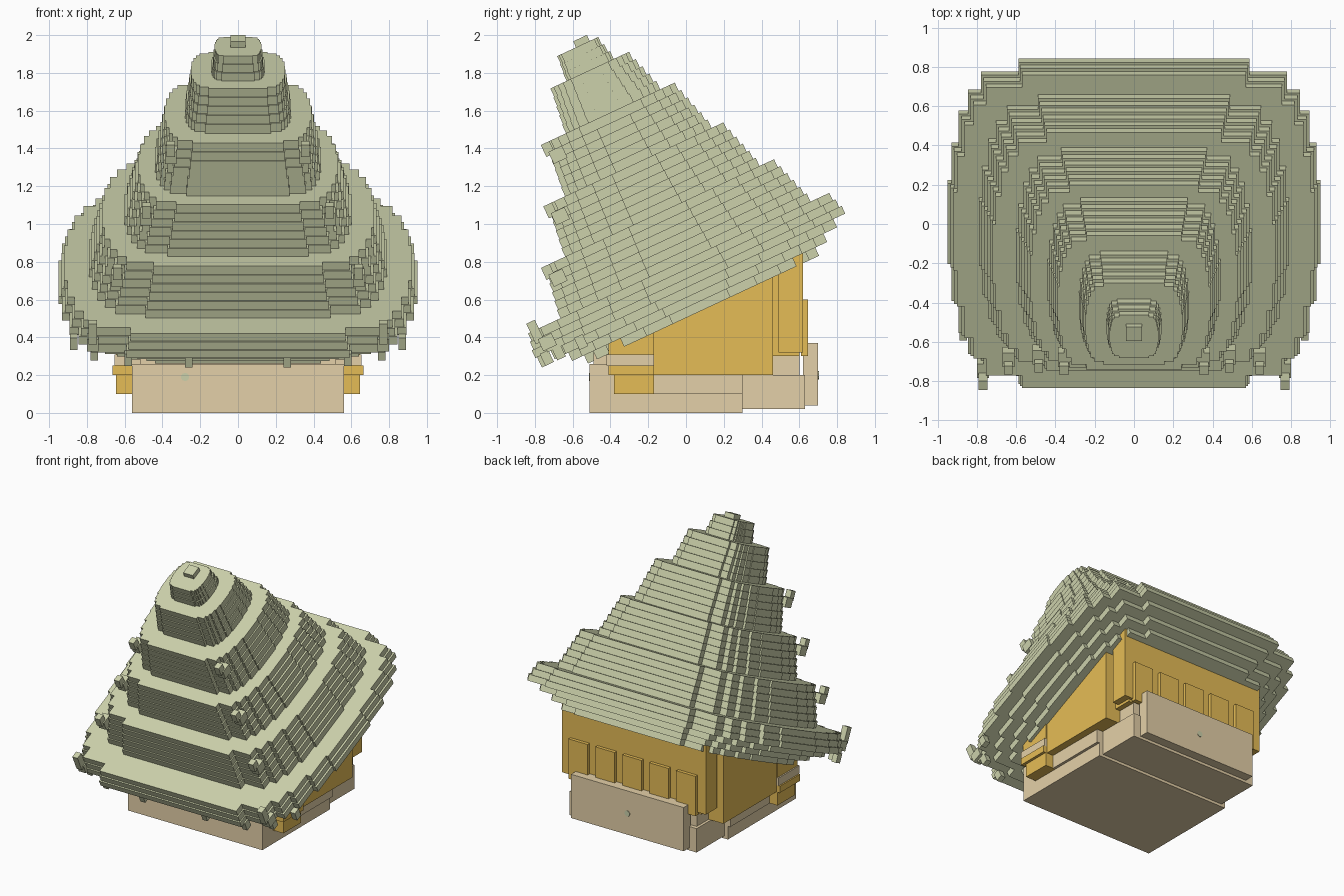
import bpy, bmesh, math

cube = bpy.data.objects.get("Cube")
if cube:
    bpy.data.objects.remove(cube, do_unlink=True)


def material(name, rgb):
    lin = [((c / 255 + 0.055) / 1.055) ** 2.4 for c in rgb] + [1.0]
    m = bpy.data.materials.new(name)
    m.use_nodes = True
    m.diffuse_color = lin
    m.node_tree.nodes["Principled BSDF"].inputs["Base Color"].default_value = lin
    return m


ROOF = material("sage_green", (204, 209, 171))
GOLD = material("ochre_gold", (229, 188, 86))
TAN = material("warm_tan", (228, 208, 168))

TILT = math.radians(25)   # the roof leans towards the front
MID = 0.30                # roof axis in the tilted frame


def finish(name, bm, mat, tilt=0.0):
    bmesh.ops.recalc_face_normals(bm, faces=bm.faces)
    me = bpy.data.meshes.new(name)
    bm.to_mesh(me)
    bm.free()
    me.materials.append(mat)
    ob = bpy.data.objects.new(name, me)
    ob.rotation_euler.x = tilt
    bpy.context.collection.objects.link(ob)


def add_box(bm, x0, x1, y0, y1, z0, z1):
    vs = bmesh.ops.create_cube(bm, size=1)["verts"]
    for v in vs:
        v.co.x = x1 if v.co.x > 0 else x0
        v.co.y = y1 if v.co.y > 0 else y0
        v.co.z = z1 if v.co.z > 0 else z0


def boxes(name, mat, dims, mirror=False, tilt=0.0):
    bm = bmesh.new()
    for x0, x1, y0, y1, z0, z1 in dims:
        add_box(bm, x0, x1, y0, y1, z0, z1)
        if mirror:
            add_box(bm, -x1, -x0, y0, y1, z0, z1)
    finish(name, bm, mat, tilt)


# Stepped corner of a roof layer, as fractions of its half sizes
STEPS = [(0.62, 1.0), (0.82, 0.92), (0.89, 0.81), (0.94, 0.68), (0.98, 0.48), (1.0, 0.25)]


def add_layer(bm, a, front, back, z0, z1):
    """Flat slab with staircase corners: half width a, depth front and back."""
    quarter = []
    for i, (fx, fy) in enumerate(STEPS):
        quarter.append((fx, fy))
        if i + 1 < len(STEPS):
            quarter.append((fx, STEPS[i + 1][1]))
    right = [(x * a, MID + y * back) for x, y in quarter]
    right += [(x * a, MID - y * front) for x, y in reversed(quarter)]
    ring = right + [(-x, y) for x, y in reversed(right)]
    face = bm.faces.new([bm.verts.new((x, y, z0)) for x, y in ring])
    ext = bmesh.ops.extrude_face_region(bm, geom=[face], use_keep_orig=True)
    for g in ext["geom"]:
        if isinstance(g, bmesh.types.BMVert):
            g.co.z = z1


# Roof tiers: name, bottom, top, layers, half width bottom/top,
# front depth bottom/top, back depth bottom/top
TIERS = [
    ("roof_eave", 0.60, 0.735, 3, 0.95, 0.92, 0.90, 0.88, 0.91, 0.88),
    ("roof_tier_low", 0.735, 1.02, 6, 0.79, 0.72, 0.69, 0.65, 0.77, 0.69),
    ("roof_tier_middle", 1.02, 1.31, 6, 0.60, 0.53, 0.53, 0.50, 0.605, 0.53),
    ("roof_tier_high", 1.31, 1.61, 6, 0.44, 0.39, 0.395, 0.37, 0.46, 0.385),
    ("roof_tier_upper", 1.61, 1.86, 5, 0.28, 0.25, 0.25, 0.225, 0.30, 0.235),
    ("roof_crown", 1.86, 2.0, 3, 0.14, 0.125, 0.13, 0.12, 0.145, 0.12),
]
for name, z0, z1, n, a0, a1, f0, f1, b0, b1 in TIERS:
    bm = bmesh.new()
    h = (z1 - z0) / n
    for i in range(n):
        t = i / (n - 1)
        add_layer(bm, a0 + (a1 - a0) * t, f0 + (f1 - f0) * t,
                  b0 + (b1 - b0) * t, z0 + i * h, z0 + (i + 1) * h)
    finish(name, bm, ROOF, TILT)

# Underside of the eave, stepping inwards
bm = bmesh.new()
for i, s in enumerate((0.69, 0.76, 0.84)):
    add_layer(bm, s + 0.02, s - 0.03, s, 0.456 + i * 0.048, 0.504 + i * 0.048)
finish("eave_underside", bm, ROOF, TILT)

# Top block
boxes("roof_finial", ROOF, [(-0.04, 0.04, 0.29, 0.37, 1.98, 2.035)], tilt=TILT)

# Upturned horns at the front corners of the tiers
horns = []
for (name, z0, z1, n, a0, a1, f0, f1, b0, b1), lift in zip(TIERS[:4], (0.05, 0, 0, 0)):
    x, y = a0 * 0.81, MID - f0 * 0.93
    horns += [(x - 0.03, x + 0.03, y - 0.01, y + 0.07, z1 - 0.12, z1 - 0.05),
              (x - 0.022, x + 0.022, y - 0.03, y + 0.02, z1 - 0.07, z1 + lift)]
boxes("corner_horns", ROOF, horns, mirror=True, tilt=TILT)

# Small tabs hanging under the front eave
boxes("eave_tabs", ROOF,
      [(x - 0.02, x + 0.02, y, y + 0.05, 0.54, 0.61)
       for x, y in ((0.26, -0.59), (0.58, -0.57), (0.76, -0.50), (0.87, -0.37))],
      mirror=True, tilt=TILT)

# Base blocks
boxes("base_front", TAN, [(-0.56, 0.56, -0.51, 0.30, 0.0, 0.26)])
boxes("base_front_core", TAN, [(-0.52, 0.52, -0.49, -0.15, 0.2, 0.40)])
boxes("base_side_ledges", TAN, [(0.5, 0.58, -0.17, 0.30, 0.1, 0.2)], mirror=True)
boxes("base_rear", TAN, [(-0.53, 0.53, 0.28, 0.63, 0.02, 0.20)])
boxes("rear_core", TAN, [(-0.51, 0.51, 0.28, 0.60, 0.2, 0.37)])
boxes("rear_slab", TAN, [(-0.47, 0.47, 0.62, 0.70, 0.04, 0.37)])

# Walls
boxes("main_walls", GOLD, [(-0.635, 0.635, -0.17, 0.46, 0.2, 0.80)])
boxes("wall_recess", GOLD, [(-0.55, 0.55, 0.44, 0.60, 0.30, 0.84)])
boxes("rear_wall", GOLD, [(-0.60, 0.60, 0.49, 0.62, 0.32, 0.86)])
boxes("rear_panels", GOLD,
      [(i * 0.225 - 0.08, i * 0.225 + 0.08, 0.61, 0.645, 0.30, 0.60) for i in range(-2, 3)])

# Front side wings
boxes("side_wings", GOLD, [(0.50, 0.645, -0.38, -0.17, 0.10, 0.25),
                           (0.50, 0.665, -0.41, -0.17, 0.20, 0.25),
                           (0.50, 0.645, -0.41, -0.17, 0.31, 0.44)], mirror=True)
boxes("side_bands", TAN, [(0.50, 0.655, -0.42, -0.17, 0.25, 0.31)], mirror=True)


# Small round studs
def stud(name, x, y, z):
    bm = bmesh.new()
    bmesh.ops.create_cone(bm, cap_ends=True, segments=10, radius1=0.022,
                          radius2=0.022, depth=0.004)
    for v in bm.verts:
        v.co = (x + v.co.x, y + v.co.z, z + v.co.y)
    finish(name, bm, ROOF)


stud("front_stud", -0.28, -0.511, 0.19)
stud("rear_stud", 0.0, 0.701, 0.2)
